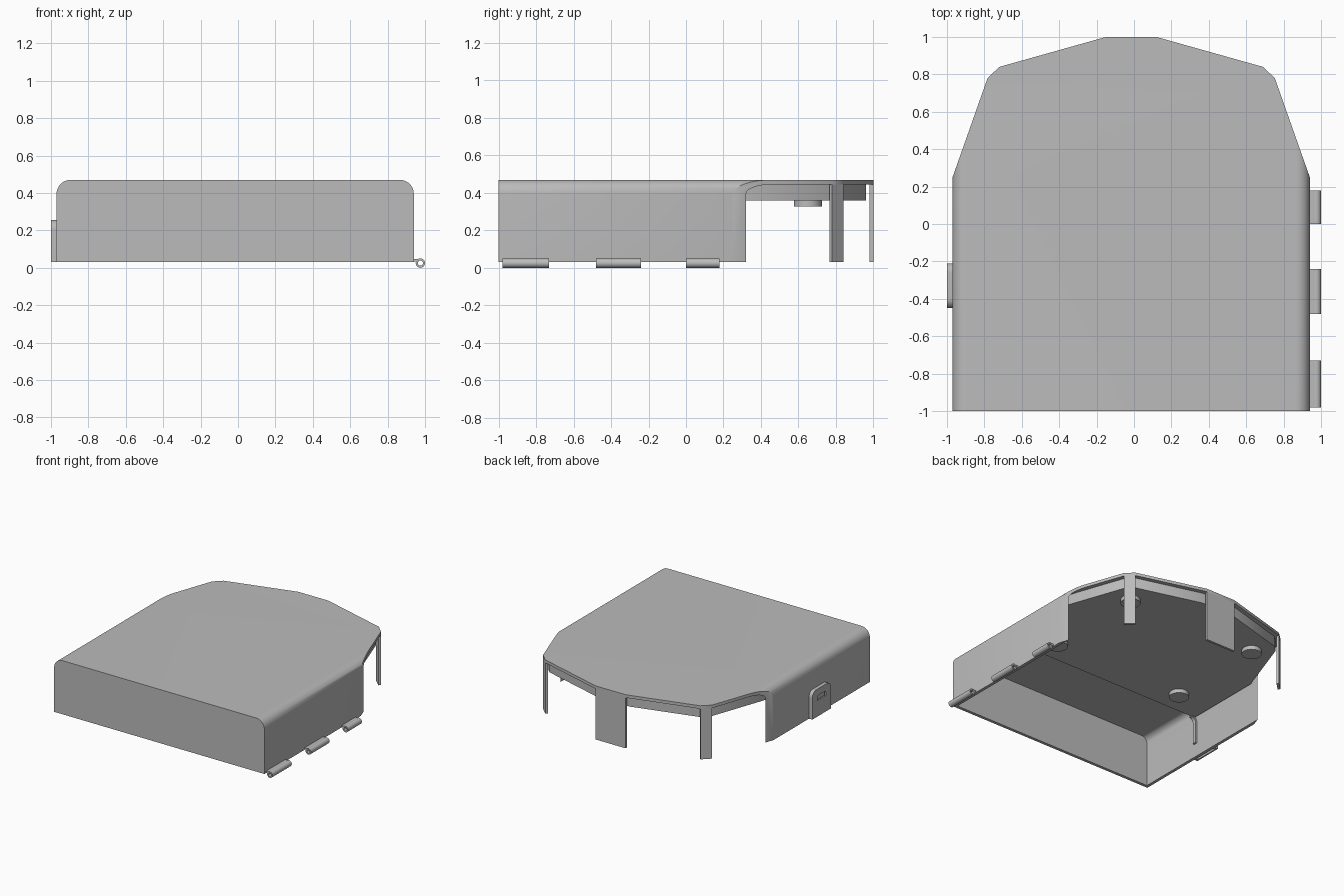
import bpy, bmesh, math
from mathutils import Vector

cube = bpy.data.objects.get("Cube")
if cube:
    bpy.data.objects.remove(cube)

grey = bpy.data.materials.new("plain_grey")
grey.use_nodes = True
grey.diffuse_color = (0.5, 0.5, 0.5, 1)
grey.node_tree.nodes["Principled BSDF"].inputs["Base Color"].default_value = (0.5, 0.5, 0.5, 1)

LEFT, RIGHT = 0.94, -0.97           # outer side walls
BASE, TOP, T = 0.03, 0.47, 0.025    # wall foot, roof top, sheet thickness
MID = (LEFT + RIGHT) / 2
FRONT, BACK = -1.0, 1.0


def finish(name, bm):
    bmesh.ops.recalc_face_normals(bm, faces=bm.faces[:])
    mesh = bpy.data.meshes.new(name)
    bm.to_mesh(mesh)
    bm.free()
    mesh.materials.append(grey)
    obj = bpy.data.objects.new(name, mesh)
    bpy.context.collection.objects.link(obj)
    bpy.ops.object.select_all(action='DESELECT')
    obj.select_set(True)
    bpy.context.view_layer.objects.active = obj
    bpy.ops.object.shade_smooth_by_angle(angle=math.radians(30))
    return obj


def arch(a, b, foot, top, r, n=10):
    """Open outline: up one side, over rounded top corners, down the other."""
    pts = [(a, foot)]
    for cx, start in ((a + r, math.pi), (b - r, math.pi / 2)):
        for i in range(n + 1):
            t = start - i / n * math.pi / 2
            pts.append((cx + r * math.cos(t), top - r + r * math.sin(t)))
    return pts + [(b, foot)]


def prism(outline, lo, hi, axis):
    """Extrude a 2D outline along the given axis (x, y or z)."""
    place = {"x": lambda p, d: (d, p[0], p[1]),
             "y": lambda p, d: (p[0], d, p[1]),
             "z": lambda p, d: (p[0], p[1], d)}[axis]
    bm = bmesh.new()
    ends = [[bm.verts.new(place(p, d)) for p in outline] for d in (lo, hi)]
    for ring in ends:
        bm.faces.new(ring)
    for i in range(len(outline)):
        j = (i + 1) % len(outline)
        bm.faces.new((ends[0][i], ends[0][j], ends[1][j], ends[1][i]))
    return bm


def box(name, x0, x1, y0, y1, z0, z1):
    return finish(name, prism([(x0, y0), (x1, y0), (x1, y1), (x0, y1)], z0, z1, "z"))


# Half of the tapered back edge; the other half is its mirror about MID
half_edge = [(0.955, 0.25), (0.768, 0.78), (0.705, 0.84), (0.135, BACK)]


def taper(bm, offset):
    """Trim the back to the tapered outline, moved inward by offset."""
    for side in (1, -1):
        for p, q in zip(half_edge, half_edge[1:]):
            normal = Vector((side * (q[1] - p[1]), p[0] - q[0], 0)).normalized()
            point = Vector((MID + side * p[0], p[1], 0)) - normal * offset
            cut = bmesh.ops.bisect_plane(
                bm, geom=bm.verts[:] + bm.edges[:] + bm.faces[:], dist=1e-5,
                plane_co=point, plane_no=normal, clear_outer=True)
            edges = [e for e in cut["geom_cut"] if isinstance(e, bmesh.types.BMEdge)]
            bmesh.ops.holes_fill(bm, edges=edges, sides=0)


# Bent sheet cover: roof and both side walls
outer = arch(RIGHT, LEFT, BASE, TOP, 0.075)
inner = arch(RIGHT + T, LEFT - T, BASE, TOP - T, 0.05)
bm = prism(outer + inner[::-1], FRONT + T, BACK, "y")
taper(bm, 0)
finish("cover_shell", bm)
finish("front_wall", prism(outer, FRONT, FRONT + T, "y"))

# Thick panel under the roof, set in from the edge
bm = prism([(RIGHT + 0.04, -0.4), (LEFT - 0.035, -0.4),
            (LEFT - 0.035, 0.96), (RIGHT + 0.04, 0.96)], 0.36, TOP - T, "z")
taper(bm, 0.035)
finish("under_panel", bm)

# Round pads on the panel
for sx in (-1, 1):
    for y in (-0.2, 0.65):
        bm = bmesh.new()
        bmesh.ops.create_cone(bm, cap_ends=True, segments=32, radius1=0.075,
                              radius2=0.075, depth=0.035)
        bmesh.ops.translate(bm, verts=bm.verts[:], vec=(MID + sx * 0.595, y, 0.345))
        finish("pad", bm)

# Legs hanging from the back edge
box("back_leg", MID - 0.135, MID + 0.135, BACK - 0.02, BACK, BASE, TOP - T)
for side in (1, -1):
    p, q = (Vector((MID + side * v[0], v[1])) for v in half_edge[1:3])
    inward = Vector((-side, -1)).normalized() * 0.02
    bm = prism([p, q, q + inward, p + inward], BASE, TOP - T, "z")
    finish("corner_leg", bm)

# Hinge knuckles along the left wall
for y0, y1 in ((-0.98, -0.73), (-0.48, -0.24), (0.0, 0.18)):
    bm = bmesh.new()
    rings = []
    for y in (y0, y1):
        for r in (0.025, 0.014):
            rings.append([bm.verts.new((0.975 + r * math.cos(i * math.pi / 12), y,
                                        0.025 + r * math.sin(i * math.pi / 12)))
                          for i in range(24)])
    for a, b in ((0, 1), (1, 3), (3, 2), (2, 0)):
        for i in range(24):
            j = (i + 1) % 24
            bm.faces.new((rings[a][i], rings[a][j], rings[b][j], rings[b][i]))
    finish("hinge_knuckle", bm)
    box("hinge_leaf", LEFT - 0.02, 0.967, y0, y1, 0.034, 0.046)

# Hollow latch cover on the right wall, with a slot in its face
y0, y1, top = -0.45, -0.21, 0.255
rim = arch(y0, y1, BASE, top, 0.05) + arch(y0 + 0.02, y1 - 0.02, BASE, top - 0.02, 0.03)[::-1]
finish("latch_rim", prism(rim, RIGHT - 0.022, RIGHT, "x"))
face = arch(y0, y1, 0.16, top, 0.05) + arch(-0.385, -0.275, 0.16, 0.2, 0.01)[::-1]
finish("latch_face_upper", prism(face, -1.0, RIGHT - 0.018, "x"))
box("latch_face_lower", -1.0, RIGHT - 0.018, y0, y1, BASE, 0.16)

# Thin strap inside, bending from the panel down the right wall
bend = arch(-0.945, -0.8, 0.14, 0.37, 0.05)[:12]
bend_in = arch(-0.93, -0.8, 0.14, 0.355, 0.035)[:12]
finish("inner_strap", prism(bend + bend_in[::-1], -0.42, -0.39, "y"))
